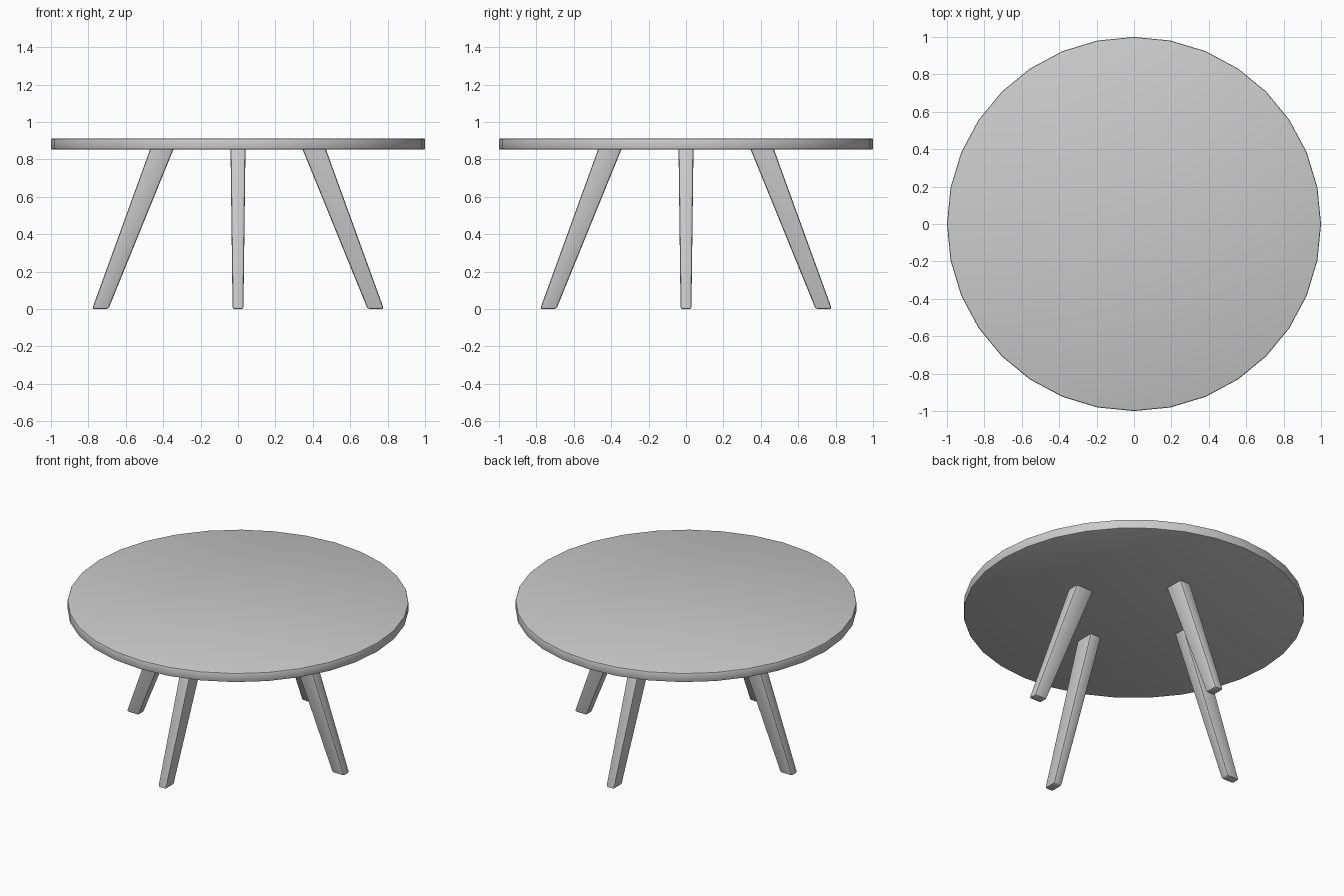
import bpy, bmesh, math
from mathutils import Matrix

if "Cube" in bpy.data.objects:
    bpy.data.objects.remove(bpy.data.objects["Cube"])


def add_object(name, bm):
    bmesh.ops.recalc_face_normals(bm, faces=bm.faces)
    mesh = bpy.data.meshes.new(name)
    bm.to_mesh(mesh)
    bm.free()
    ob = bpy.data.objects.new(name, mesh)
    bpy.context.collection.objects.link(ob)
    bpy.ops.object.select_all(action='DESELECT')
    ob.select_set(True)
    bpy.context.view_layer.objects.active = ob
    bpy.ops.object.shade_smooth_by_angle(angle=math.radians(40))
    return ob


# Round tabletop: 32-sided disc with softened rims
Z0, Z1, SIDES = 0.852, 0.912, 32
bm = bmesh.new()
bmesh.ops.create_cone(bm, cap_ends=True, segments=SIDES, radius1=1, radius2=1, depth=Z1 - Z0,
                      matrix=Matrix.Translation((0, 0, (Z0 + Z1) / 2)))
rims = [e for e in bm.edges if abs(e.verts[0].co.z - e.verts[1].co.z) < 1e-5]
bmesh.ops.bevel(bm, geom=rims, offset=0.008, segments=2, profile=0.5, affect='EDGES')
add_object("tabletop", bm)


# Splayed, tapered leg: (z, inner radius, outer radius, half width)
def make_leg(name, angle):
    bm = bmesh.new()
    rings = []
    for z, r_in, r_out, w in ((0, 0.693, 0.78, 0.029), (Z0 + 0.002, 0.345, 0.47, 0.04)):
        rings.append([bm.verts.new(p) for p in
                      ((r_in, -w, z), (r_out, -w, z), (r_out, w, z), (r_in, w, z))])
    low, high = rings
    bm.faces.new(low[::-1])
    bm.faces.new(high)
    for i in range(4):
        j = (i + 1) % 4
        bm.faces.new((low[i], low[j], high[j], high[i]))
    # round every edge except those hidden against the tabletop
    soft = [e for e in bm.edges if min(v.co.z for v in e.verts) < 0.1]
    bmesh.ops.bevel(bm, geom=soft, offset=0.011, segments=2, profile=0.5, affect='EDGES')
    bmesh.ops.rotate(bm, verts=bm.verts, matrix=Matrix.Rotation(angle, 3, 'Z'))
    return add_object(name, bm)


for k, side in enumerate(("right", "back", "left", "front")):
    make_leg(side + "_leg", k * math.pi / 2)
